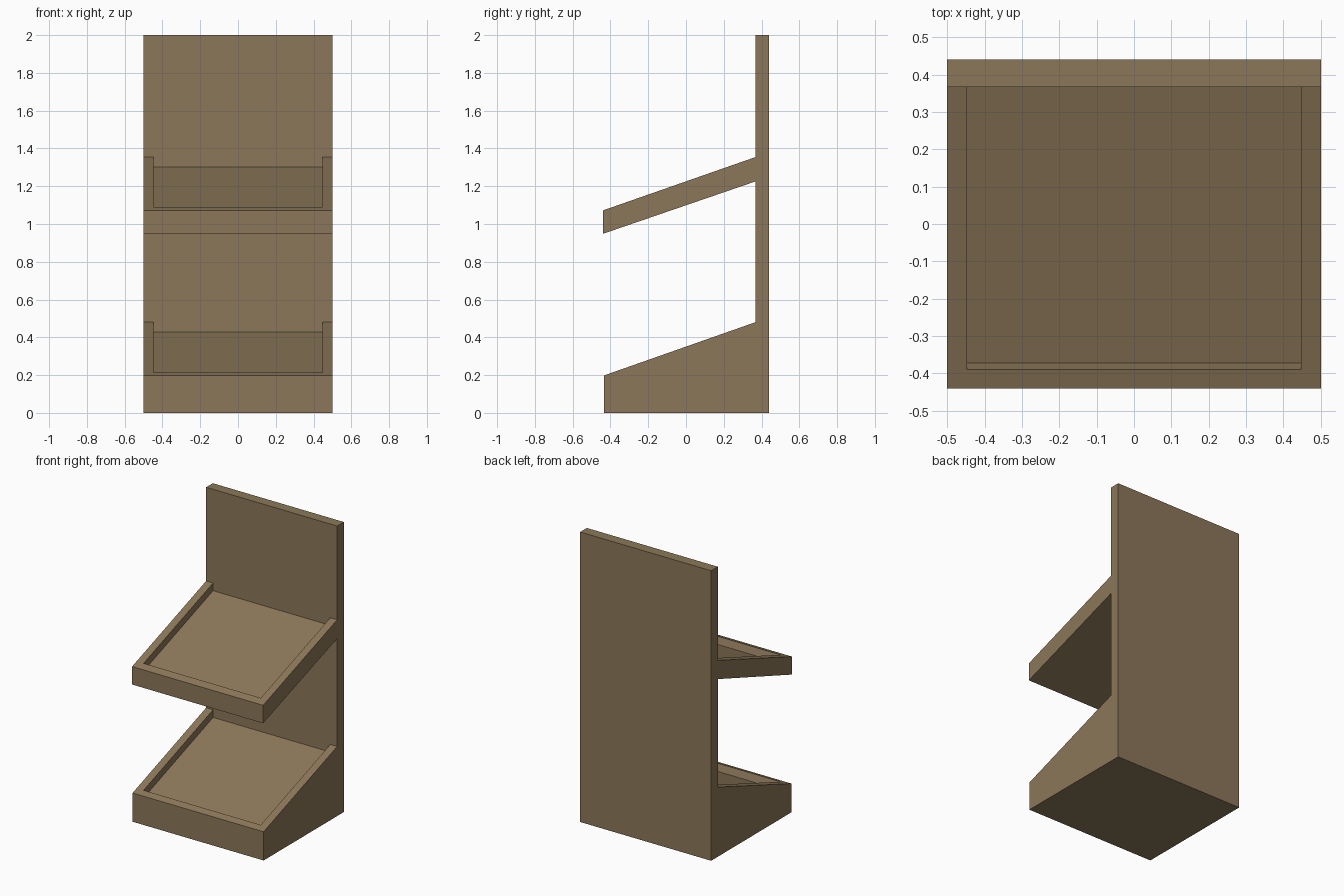
import bpy, bmesh

if "Cube" in bpy.data.objects:
    bpy.data.objects.remove(bpy.data.objects["Cube"])

wood = bpy.data.materials.new("brown_wood")
wood.diffuse_color = (0.26, 0.185, 0.1, 1)
wood.use_nodes = True
wood.node_tree.nodes["Principled BSDF"].inputs["Base Color"].default_value = wood.diffuse_color

HALF, INNER = 0.5, 0.447        # outer and recess half widths
WALL_Y, BACK_Y = 0.367, 0.44    # front and back of the upright panel


def finish(name, bm):
    bmesh.ops.recalc_face_normals(bm, faces=bm.faces)
    mesh = bpy.data.meshes.new(name)
    bm.to_mesh(mesh)
    bm.free()
    mesh.materials.append(wood)
    obj = bpy.data.objects.new(name, mesh)
    bpy.context.collection.objects.link(obj)
    return obj


def tray(name, front_y, bottom_front, bottom_back, top_front, top_back):
    """Sloped block with a recess that is open towards the back panel."""
    slope = (top_back - top_front) / (WALL_Y - front_y)
    top = lambda y: top_front + slope * (y - front_y)
    lip, floor, depth = -0.39, -0.372, 0.053
    profile = {
        "bf": (HALF, front_y, bottom_front), "bb": (HALF, WALL_Y, bottom_back),
        "tf": (HALF, front_y, top_front), "tb": (HALF, WALL_Y, top_back),
        "lip": (INNER, lip, top(lip)), "ff": (INNER, floor, top(floor) - depth),
        "fb": (INNER, WALL_Y, top_back - depth), "rim": (INNER, WALL_Y, top_back),
    }
    bm = bmesh.new()
    L = {k: bm.verts.new((-x, y, z)) for k, (x, y, z) in profile.items()}
    R = {k: bm.verts.new(p) for k, p in profile.items()}
    # outer sides, rim tops and recess walls, mirrored
    for S in (L, R):
        for keys in (("bf", "bb", "tb", "tf"), ("tf", "lip", "rim", "tb"),
                     ("lip", "ff", "fb", "rim")):
            bm.faces.new([S[k] for k in keys])
    # bottom, front, front rim, lip wall and recess floor
    for a, b in (("bf", "bb"), ("bf", "tf"), ("tf", "lip"), ("lip", "ff"), ("ff", "fb")):
        bm.faces.new((L[a], R[a], R[b], L[b]))
    # U-shaped back face
    bm.faces.new([R[k] for k in ("bb", "tb", "rim", "fb")]
                 + [L[k] for k in ("fb", "rim", "tb", "bb")])
    return finish(name, bm)


# upright back panel
bm = bmesh.new()
bmesh.ops.create_cube(bm, size=1)
for v in bm.verts:
    v.co = (v.co.x * 2 * HALF, WALL_Y if v.co.y < 0 else BACK_Y, 0 if v.co.z < 0 else 2)
finish("back_panel", bm)

# wedge base with tray, and the floating upper shelf
tray("base_tray", -0.435, 0, 0, 0.198, 0.48)
tray("upper_shelf", -0.44, 0.948, 1.225, 1.072, 1.354)
